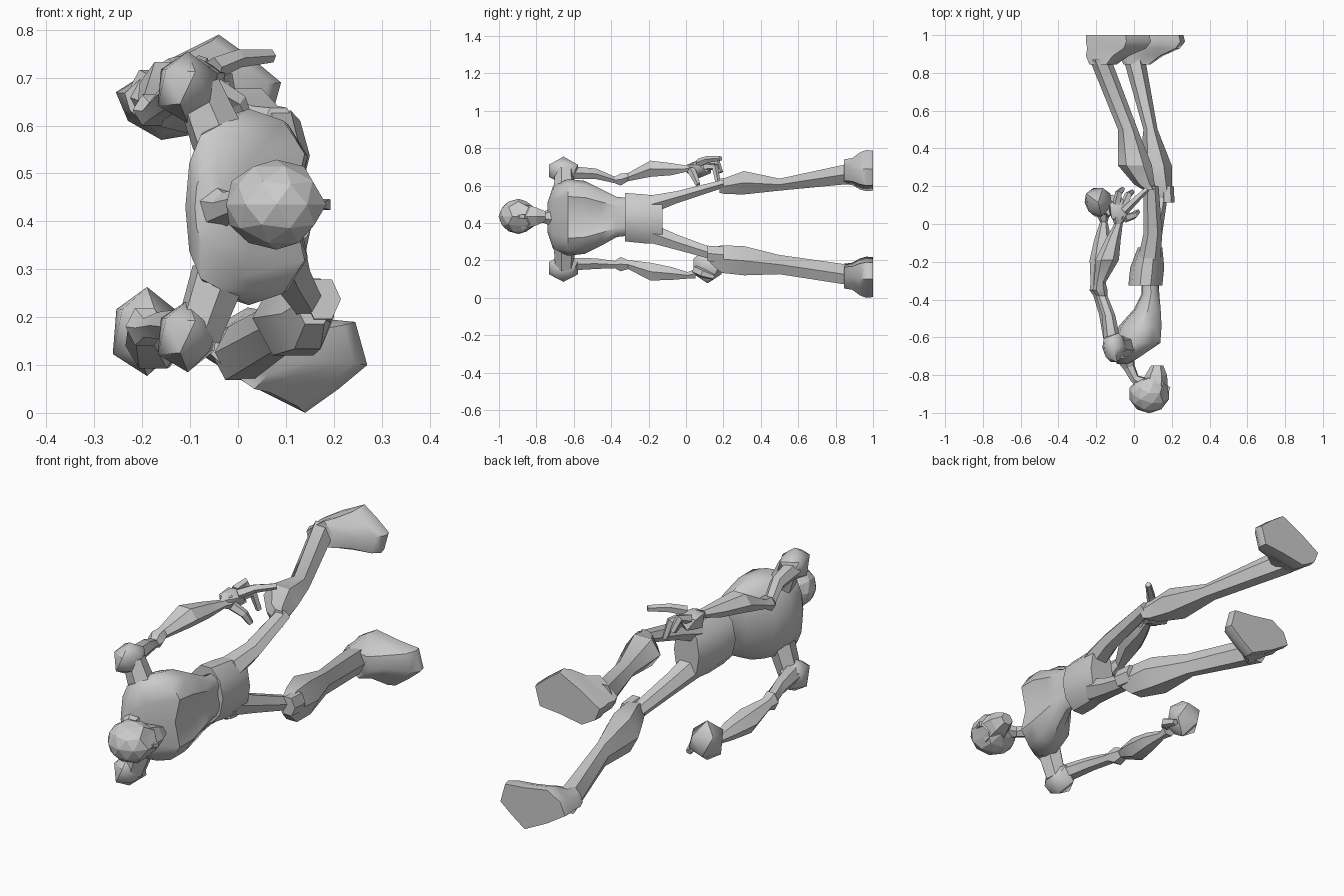
import bpy, bmesh, math
from mathutils import Vector

def finish(name, bm, angle=50):
    bmesh.ops.recalc_face_normals(bm, faces=bm.faces)
    me = bpy.data.meshes.new(name)
    bm.to_mesh(me)
    bm.free()
    ob = bpy.data.objects.new(name, me)
    bpy.context.collection.objects.link(ob)
    bpy.ops.object.select_all(action='DESELECT')
    ob.select_set(True)
    bpy.context.view_layer.objects.active = ob
    if angle:
        bpy.ops.object.shade_smooth_by_angle(angle=math.radians(angle))
    return ob

def loft(name, loops, angle=50):
    bm = bmesh.new()
    rows = [[bm.verts.new(p) for p in loop] for loop in loops]
    n = len(rows[0])
    for a, b in zip(rows, rows[1:]):
        for i in range(n):
            j = (i + 1) % n
            bm.faces.new((a[i], a[j], b[j], b[i]))
    bm.faces.new(rows[0])
    bm.faces.new(rows[-1])
    return finish(name, bm, angle)

def tube(name, rings, n=6, dents=None, angle=30, power=1.0):
    # rings: y, xmin, xmax, zmin, zmax ; dents: pull-in of the front ; power < 1 is boxier
    loops = []
    for k, (y, x0, x1, z0, z1) in enumerate(rings):
        loop = []
        for i in range(n):
            t = 2 * math.pi * i / n
            c, s = [math.copysign(abs(round(f, 5)) ** power, f) for f in (math.cos(t), math.sin(t))]
            x = (x0 + x1) / 2 + c * (x1 - x0) / 2
            if dents and math.cos(t) > 0.95:
                x -= dents[k]
            loop.append((x, y, (z0 + z1) / 2 + s * (z1 - z0) / 2))
        loops.append(loop)
    return loft(name, loops, angle)

def bone(name, pts, radii, n=5):
    # jointed strand following points, used for fingers and neck
    pts = [Vector(p) for p in pts]
    loops = []
    for k, (p, r) in enumerate(zip(pts, radii)):
        d = pts[min(k + 1, len(pts) - 1)] - pts[max(k - 1, 0)]
        u = d.orthogonal().normalized() if k == 0 else (u - d * (u.dot(d) / d.dot(d))).normalized()
        v = d.normalized().cross(u)
        loops.append([p + r * (u * math.cos(6.28319 * i / n) + v * math.sin(6.28319 * i / n))
                      for i in range(n)])
    return loft(name, loops, 0)

def blob(name, centre, size, subdiv=1, shape=None, angle=45):
    bm = bmesh.new()
    bmesh.ops.create_icosphere(bm, subdivisions=subdiv, radius=1)
    for v in bm.verts:
        if shape:
            shape(v.co)
        v.co = Vector(centre) + Vector([a * b for a, b in zip(v.co, size)])
    return finish(name, bm, angle)

# Head: faceted skull, jaw, nose and sunken eye sockets
def skull(co):
    for s in (-1, 1):
        if (co - Vector((0.85, 0.2, s * 0.45))).length < 0.33:
            co.x -= 0.18
    if co.y > 0.3 and co.x < 0.2:
        co.y *= 0.8
blob("head", (0.08, -0.895, 0.435), (0.11, 0.107, 0.094), 2, skull, 0)
tube("jaw", [(-0.88, 0.03, 0.18, 0.355, 0.515), (-0.80, 0.06, 0.175, 0.38, 0.49),
             (-0.75, 0.09, 0.155, 0.405, 0.465)], 6, angle=0)
bone("nose", [(0.17, -0.91, 0.435), (0.182, -0.86, 0.435)], [0.008, 0.016], 4)
bone("neck", [(0.06, -0.85, 0.435), (0.005, -0.82, 0.44), (-0.025, -0.76, 0.43), (-0.05, -0.69, 0.43)],
     [0.04, 0.026, 0.032, 0.06], 6)

# Torso: hunched chest narrowing to the waist
tube("torso", [(-0.74, -0.09, -0.03, 0.35, 0.51), (-0.71, -0.11, 0.03, 0.26, 0.60),
               (-0.63, -0.11, 0.155, 0.225, 0.635), (-0.54, -0.08, 0.16, 0.235, 0.625),
               (-0.45, 0.0, 0.15, 0.28, 0.58), (-0.37, 0.04, 0.14, 0.325, 0.54),
               (-0.28, 0.04, 0.13, 0.335, 0.53)], 12, [0, 0.01, 0.04, 0.05, 0.04, 0.02, 0],
     40, 0.88)
tube("pelvis", [(-0.325, -0.03, 0.15, 0.295, 0.567), (-0.23, -0.02, 0.16, 0.285, 0.56),
                (-0.125, 0.02, 0.15, 0.28, 0.55)], 10, angle=40)

# Legs
tube("lower_thigh", [(-0.19, 0.02, 0.14, 0.285, 0.41), (-0.05, 0.06, 0.15, 0.25, 0.345),
                     (0.16, 0.11, 0.18, 0.195, 0.265)], 6)
tube("upper_thigh", [(-0.19, 0.02, 0.14, 0.44, 0.555), (-0.05, 0.05, 0.15, 0.50, 0.575),
                     (0.20, 0.05, 0.13, 0.585, 0.635)], 6)
tube("lower_shin", [(0.13, 0.12, 0.20, 0.18, 0.27), (0.19, 0.09, 0.20, 0.122, 0.292),
                    (0.31, 0.03, 0.20, 0.108, 0.288), (0.50, 0.05, 0.125, 0.118, 0.237),
                    (0.87, -0.055, 0.06, 0.06, 0.185)], 6)
tube("upper_shin", [(0.18, 0.05, 0.12, 0.555, 0.643), (0.21, 0.0, 0.11, 0.548, 0.648),
                    (0.31, -0.085, 0.095, 0.543, 0.687), (0.50, -0.085, 0.02, 0.568, 0.642),
                    (0.87, -0.235, -0.12, 0.60, 0.725)], 6)
tube("kneecap", [(0.115, 0.14, 0.215, 0.19, 0.285), (0.20, 0.14, 0.21, 0.18, 0.28)], 6)

# Feet: flat soles facing +y, built once and mirrored for the other side
SOLE = [(-0.075, 0.12), (0.02, 0.06), (0.14, 0.0), (0.21, 0.05), (0.27, 0.10),
        (0.245, 0.19), (0.14, 0.20), (0.02, 0.22), (-0.05, 0.18)]
for name, dx, flip in (("lower_foot", 0, False), ("upper_foot", -0.18, True)):
    loops = []
    for y, f in ((0.845, 0.42), (0.89, 0.66), (0.93, 0.9), (0.965, 1.0), (1.0, 0.97)):
        loop = []
        for x, z in SOLE:
            x = x * f + dx - (0.025 if y < 0.9 else 0)
            z = 0.125 + (z - 0.125) * max(f, 0.6)
            loop.append((x, y, 0.79 - z if flip else z))
        loops.append(loop)
    loft(name, loops)

# Arms: shoulder cap, joint to the chest, upper arm, elbow and forearm
def lumpy(co):
    co.x *= 1 + 0.2 * co.y
    co.z *= 1 - 0.15 * co.x
for name, z in (("lower_shoulder", 0.16), ("upper_shoulder", 0.68)):
    blob(name, (-0.105, -0.655, z), (0.07, 0.09, 0.075), 1, lumpy)
    bone(name + "_joint", [(-0.085, -0.65, z), (-0.04, -0.65, 0.29 if z < 0.4 else 0.57)], [0.05, 0.06], 6)
tube("lower_arm", [(-0.62, -0.16, -0.07, 0.14, 0.22), (-0.48, -0.185, -0.115, 0.15, 0.215),
                   (-0.38, -0.215, -0.145, 0.155, 0.20), (-0.35, -0.235, -0.155, 0.135, 0.225),
                   (-0.31, -0.23, -0.165, 0.15, 0.205), (-0.19, -0.235, -0.12, 0.085, 0.195),
                   (-0.08, -0.21, -0.12, 0.09, 0.17), (0.01, -0.18, -0.14, 0.10, 0.14),
                   (0.05, -0.20, -0.13, 0.10, 0.16)], 6)
tube("upper_arm", [(-0.62, -0.16, -0.07, 0.63, 0.71), (-0.48, -0.17, -0.10, 0.63, 0.695),
                   (-0.38, -0.20, -0.14, 0.61, 0.65), (-0.35, -0.22, -0.14, 0.595, 0.67),
                   (-0.31, -0.21, -0.15, 0.62, 0.67), (-0.19, -0.205, -0.08, 0.64, 0.74),
                   (-0.08, -0.15, -0.07, 0.65, 0.725), (0.0, -0.105, -0.06, 0.67, 0.71),
                   (0.04, -0.12, -0.04, 0.65, 0.73)], 6)

# Hands: one clenched, one with spread fingers
blob("lower_hand", (-0.19, 0.115, 0.17), (0.08, 0.088, 0.093), 1, lumpy)
bone("lower_thumb", [(-0.15, 0.05, 0.15), (-0.115, 0.09, 0.13), (-0.12, 0.15, 0.11)], [0.025, 0.025, 0.015])
blob("upper_palm", (-0.08, 0.07, 0.69), (0.06, 0.075, 0.05), 1, lumpy)
FINGERS = [[(-0.05, 0.07, 0.72), (0.0, 0.12, 0.74), (0.07, 0.185, 0.745)],
           [(-0.05, 0.10, 0.70), (-0.03, 0.155, 0.70), (-0.01, 0.17, 0.62)],
           [(-0.09, 0.11, 0.71), (-0.08, 0.165, 0.73), (-0.06, 0.185, 0.67)],
           [(-0.05, 0.03, 0.68), (0.0, 0.045, 0.65), (0.02, 0.065, 0.605)]]
for i, pts in enumerate(FINGERS):
    bone("upper_finger_%d" % i, pts, [0.024, 0.02, 0.014])
